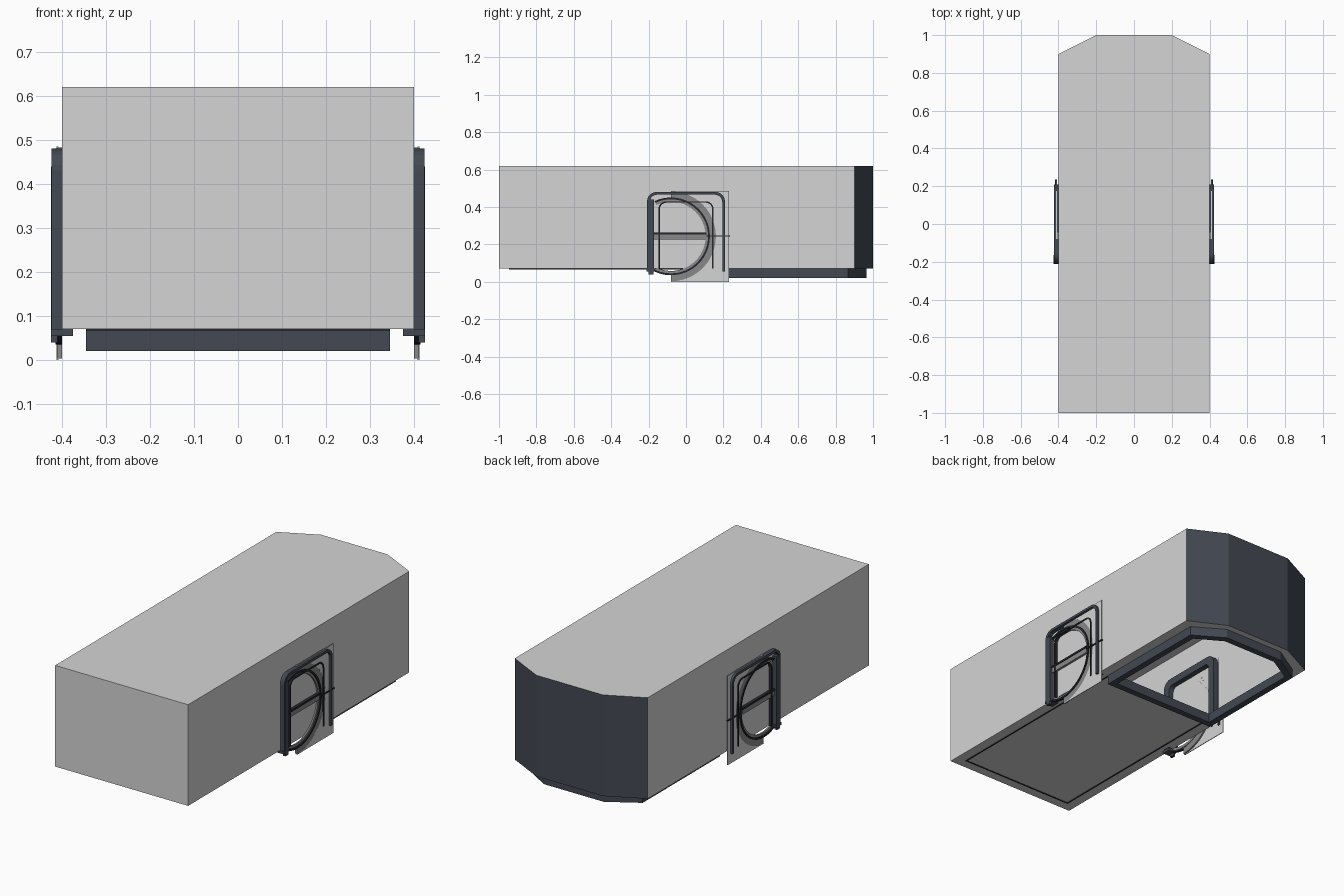
import bpy, bmesh
from math import sin, cos, radians

cube = bpy.data.objects.get("Cube")
if cube:
    bpy.data.objects.remove(cube, do_unlink=True)


def material(name, rgb):
    m = bpy.data.materials.new(name)
    m.use_nodes = True
    m.diffuse_color = (*rgb, 1)
    bsdf = next(n for n in m.node_tree.nodes if n.type == 'BSDF_PRINCIPLED')
    bsdf.inputs["Base Color"].default_value = (*rgb, 1)
    return m


LIGHT = material("light grey", (0.66, 0.66, 0.66))
SLATE = material("slate", (0.056, 0.066, 0.086))
GREY = material("mid grey", (0.25, 0.25, 0.25))
DARK = material("dark line", (0.02, 0.022, 0.028))


def finish(name, bm, *mats):
    bmesh.ops.recalc_face_normals(bm, faces=bm.faces)
    me = bpy.data.meshes.new(name)
    bm.to_mesh(me)
    bm.free()
    for m in mats:
        me.materials.append(m)
    ob = bpy.data.objects.new(name, me)
    bpy.context.collection.objects.link(ob)
    return ob


def band(name, outer, inner, lo, hi, mat, axis='x', closed=False):
    """Solid band between two matching 2D paths, extruded along an axis."""
    bm = bmesh.new()
    place = (lambda p, d: (d, *p)) if axis == 'x' else (lambda p, d: (*p, d))
    rows = [[bm.verts.new(place(p, d)) for p in path]
            for path, d in ((outer, lo), (outer, hi), (inner, hi), (inner, lo))]
    n = len(outer)
    for i in range(n if closed else n - 1):
        j = (i + 1) % n
        for k in range(4):
            a, b = rows[k], rows[(k + 1) % 4]
            bm.faces.new((a[i], a[j], b[j], b[i]))
    if not closed:
        for i in (0, n - 1):
            bm.faces.new([r[i] for r in rows])
    return finish(name, bm, mat)


def box(name, x, y, z, mat):
    return band(name, [(y[0], z[0]), (y[1], z[0])],
                [(y[0], z[1]), (y[1], z[1])], x[0], x[1], mat)


def plan(w, y0, y1, y2, tip):
    """Plan outline with the two back corners cut off."""
    return [(w, y0), (w, y1), (tip, y2), (-tip, y2), (-w, y1), (-w, y0)]


def arc(cy, cz, r, a0, a1, n):
    return [(cy + r * cos(radians(a0 + (a1 - a0) * i / n)),
             cz + r * sin(radians(a0 + (a1 - a0) * i / n))) for i in range(n + 1)]


def arch(half, top, bottom, r):
    """Doorway path with rounded top corners."""
    return ([(half, bottom)] + arc(half - r, top - r, r, 0, 90, 6)
            + arc(r - half, top - r, r, 90, 180, 6) + [(-half, bottom)])


# Hollow body, open underneath at the back
BASE, TOP = 0.07, 0.62
outline = plan(0.4, -1, 0.9, 1, 0.2)
skirt_out = plan(0.345, 0.2, 0.865, 0.965, 0.18)
skirt_in = plan(0.31, 0.235, 0.845, 0.93, 0.165)
bm = bmesh.new()
low = [bm.verts.new((*p, BASE)) for p in outline]
high = [bm.verts.new((*p, TOP)) for p in outline]
hole = [bm.verts.new((*p, BASE)) for p in skirt_in]
bm.faces.new(high)
for i in range(6):
    j = (i + 1) % 6
    wall = bm.faces.new((low[i], low[j], high[j], high[i]))
    wall.material_index = int(1 <= i <= 3)
    bm.faces.new((low[i], low[j], hole[j], hole[i]))
finish("body_shell", bm, LIGHT, SLATE)

# Skirt around the opening and the seam of the floor panel
band("bottom_skirt", skirt_out, skirt_in, 0.02, BASE, SLATE, 'z', True)
for s in (-1, 1):
    box("floor_seam_side", sorted((s * 0.345, s * 0.338)), (-0.94, 0.2),
        (BASE - 0.003, BASE), DARK)
box("floor_seam_front", (-0.345, 0.345), (-0.947, -0.94), (BASE - 0.003, BASE), DARK)

# One door assembly on each side
CY, CZ, R = -0.08, 0.243, 0.24
half_circle = arc(CY, CZ, R, -90, 90, 24)
plate_edge = [(min(CY + 4 * (y - CY), 0.23), max(0.0, min(CZ + 4 * (z - CZ), 0.485)))
              for y, z in half_circle]
for s, side in ((1, "left"), (-1, "right")):
    def span(a, b):
        return sorted((s * a, s * b))

    band(side + "_door_plate", plate_edge, half_circle, *span(0.408, 0.412), LIGHT)
    band(side + "_ring", half_circle, arc(CY, CZ, 0.205, -90, 90, 24),
         *span(0.4, 0.411), GREY)
    band(side + "_ring_seal", arc(CY, CZ, 0.208, -115, 115, 30),
         arc(CY, CZ, 0.198, -115, 115, 30), *span(0.4, 0.415), DARK)
    band(side + "_inner_lip", arc(CY, CZ, 0.198, -115, 115, 30),
         arc(CY, CZ, 0.185, -115, 115, 30), *span(0.4, 0.408), GREY)
    # Door frame outside, its lining inside
    band(side + "_door_frame", arch(0.208, 0.48, 0.055, 0.05),
         arch(0.194, 0.466, 0.055, 0.04), *span(0.4, 0.424), SLATE)
    band(side + "_door_lining", arch(0.2, 0.47, BASE, 0.05),
         arch(0.16, 0.43, BASE, 0.03), *span(0.37, 0.399), SLATE)
    band(side + "_inner_arch", arch(0.147, 0.43, BASE, 0.04),
         arch(0.14, 0.423, BASE, 0.035), *span(0.4, 0.416), DARK)
    box(side + "_front_post", span(0.4, 0.425), (-0.2, -0.17), (0.055, 0.44), SLATE)
    box(side + "_foot", span(0.375, 0.425), (-0.212, -0.165), (0.055, BASE), SLATE)
    box(side + "_foot_tab", span(0.41, 0.425), (-0.2, -0.175), (0.04, 0.055), SLATE)
    # Crossbar and its thin rod
    box(side + "_crossbar", span(0.4, 0.412), (-0.17, 0.11), (0.226, 0.254), GREY)
    box(side + "_crossbar_edge", span(0.4, 0.416), (-0.17, 0.11), (0.254, 0.264), DARK)
    box(side + "_rod", span(0.408, 0.418), (0.11, 0.235), (0.241, 0.247), DARK)
